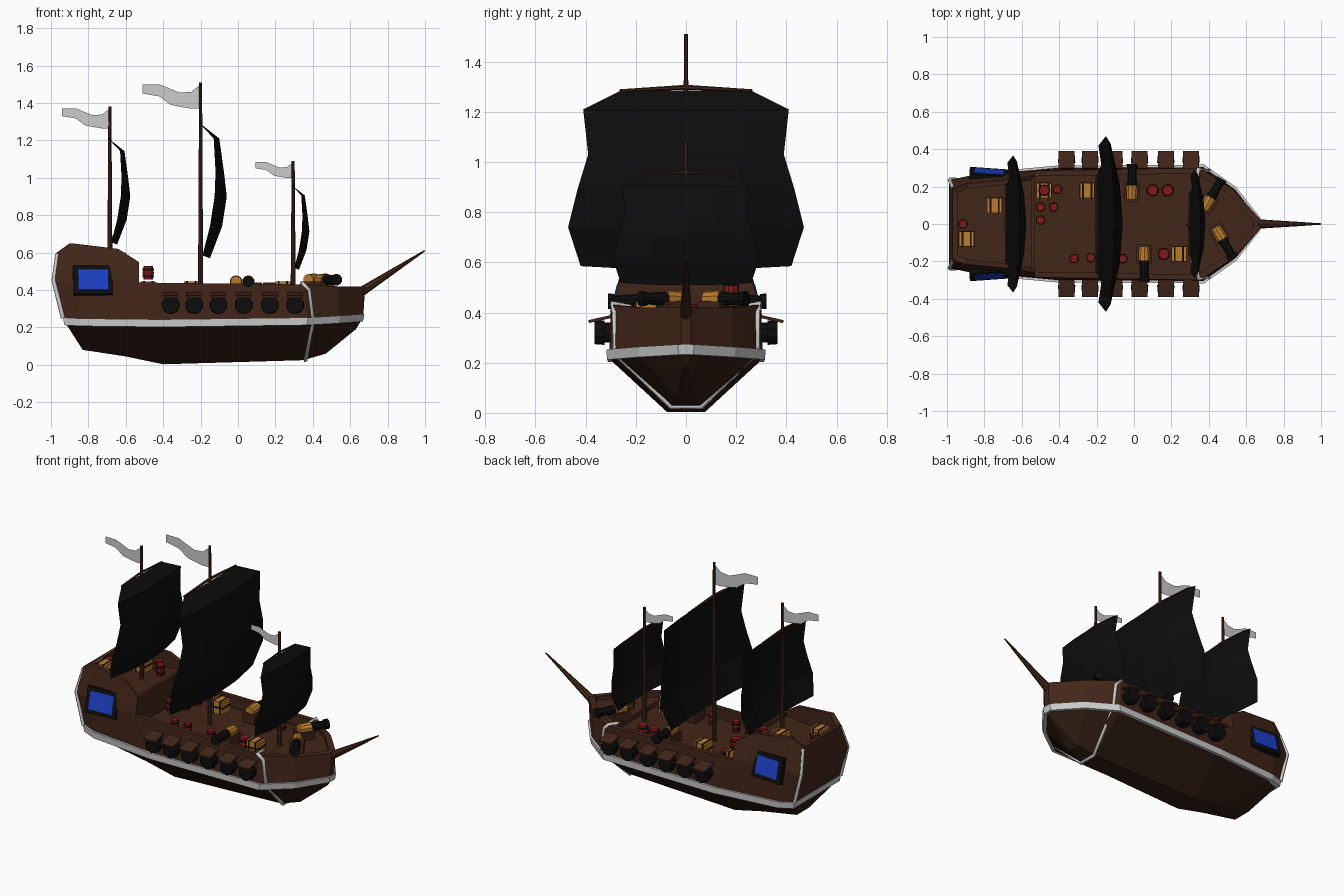
import bpy, bmesh, math
from mathutils import Vector, Matrix

if "Cube" in bpy.data.objects:
    bpy.data.objects.remove(bpy.data.objects["Cube"])

def material(name, r, g, b):
    m = bpy.data.materials.new(name)
    m.diffuse_color = (r, g, b, 1)
    m.use_nodes = True
    m.node_tree.nodes["Principled BSDF"].inputs["Base Color"].default_value = m.diffuse_color
    return m

WOOD = material("wood", .055, .019, .010)
DARK = material("dark_wood", .030, .012, .006)
BLACK = material("black", .004, .004, .004)
RED = material("red", .22, .010, .010)
GOLD = material("gold", .50, .20, .025)
BLUE = material("blue", .012, .05, .55)

def finish(name, bm, mat, solid=True):
    if solid:
        bmesh.ops.recalc_face_normals(bm, faces=bm.faces)
    me = bpy.data.meshes.new(name)
    bm.to_mesh(me)
    bm.free()
    ob = bpy.data.objects.new(name, me)
    bpy.context.collection.objects.link(ob)
    if mat:
        me.materials.append(mat)
    return ob

def loft(name, levels, mat):
    """Skin mirrored half outlines (stern to bow), capped at both ends."""
    bm = bmesh.new()
    sides = []
    for lv in levels:
        sides.append([[bm.verts.new((x, s * y, z)) for x, y, z in lv] for s in (-1, 1)])
    rings = [r + l[::-1] for r, l in sides]
    for a, b in zip(rings, rings[1:]):
        for i in range(len(a)):
            j = (i + 1) % len(a)
            bm.faces.new((a[i], a[j], b[j], b[i]))
    for r, l in (sides[0], sides[-1]):
        for i in range(len(r) - 1):
            bm.faces.new((r[i], r[i + 1], l[i + 1], l[i]))
    return finish(name, bm, mat)

def rod(name, p0, p1, r0, r1, mat, sides=10):
    p0, p1 = Vector(p0), Vector(p1)
    d = p1 - p0
    bm = bmesh.new()
    m = Matrix.Translation((p0 + p1) / 2) @ d.to_track_quat('Z', 'Y').to_matrix().to_4x4()
    bmesh.ops.create_cone(bm, cap_ends=True, segments=sides, radius1=r0, radius2=r1,
                          depth=d.length, matrix=m)
    return finish(name, bm, mat)

def box(name, c, size, mat, rx=0, rz=0):
    bm = bmesh.new()
    m = (Matrix.Translation(c) @ Matrix.Rotation(rz, 4, 'Z') @ Matrix.Rotation(rx, 4, 'X')
         @ Matrix.Diagonal((*size, 1)))
    bmesh.ops.create_cube(bm, size=1, matrix=m)
    return finish(name, bm, mat)

def trim(name, pts, r=.012):
    cu = bpy.data.curves.new(name, 'CURVE')
    cu.dimensions = '3D'
    cu.bevel_depth, cu.bevel_resolution = r, 0
    sp = cu.splines.new('POLY')
    sp.points.add(len(pts) - 1)
    for p, co in zip(sp.points, pts):
        p.co = (*co, 1)
    ob = bpy.data.objects.new(name, cu)
    bpy.context.collection.objects.link(ob)

def grid(name, rows, mat):
    bm = bmesh.new()
    vs = [[bm.verts.new(p) for p in row] for row in rows]
    for a, b in zip(vs, vs[1:]):
        for i in range(len(a) - 1):
            bm.faces.new((a[i], a[i + 1], b[i + 1], b[i]))
    return finish(name, bm, mat, False)

# Hull: lower body, pale wale band, upper body with recessed deck
keel = [(-.83, .06, .08), (-.6, .07, .045), (-.4, .075, .003), (.35, .06, .025), (.47, .04, .06), (.63, .01, .19)]
wale = [(-.92, .225, .22), (-.83, .26, .215), (-.4, .30, .21), (.36, .305, .22), (.53, .185, .23), (.66, .02, .24)]
rail = [(-.99, .235, .45), (-.88, .258, .44), (-.53, .285, .44), (.35, .30, .43), (.53, .185, .42), (.68, .02, .42)]
inner = [(-.95, .20, .45), (-.87, .225, .44), (-.53, .255, .44), (.34, .27, .43), (.50, .165, .42), (.64, .01, .42)]

def shift(pts, dx=0, dy=0, dz=0):
    return [(x + (dx if x > 0 else -dx), y + dy, z + dz) for x, y, z in pts]

loft("lower_hull", [keel, wale], DARK)
loft("wale_band", [shift(wale, .008, .010, -.008), shift(wale, .016, .012, .033)], None)
loft("upper_hull", [shift(wale, .01, 0, .02), rail, inner,
                    [(x, y, .365) for x, y, z in inner]], WOOD)
loft("foredeck", [[(x, y, z) for x, y in ((.35, .275), (.5, .17), (.645, .015))] for z in (.36, .395)], WOOD)

# Stern castle with recessed deck
loft("stern_castle", [
    [(-.97, .225, .37), (-.87, .25, .37), (-.64, .26, .37), (-.53, .26, .37)],
    [(-.99, .235, .45), (-.88, .258, .44), (-.64, .278, .44), (-.53, .285, .44)],
    [(-.97, .19, .60), (-.90, .215, .65), (-.64, .24, .62), (-.53, .26, .55)],
    [(-.945, .165, .60), (-.89, .19, .65), (-.64, .215, .62), (-.55, .235, .55)],
    [(-.945, .165, .53), (-.89, .19, .53), (-.64, .215, .53), (-.55, .235, .53)]], WOOD)

# Pale trim around the bow and on the stern corners
bow = [(.33, .22, .42), (.345, .295, .435), (.38, .285, .40), (.40, .285, .24), (.36, .06, .025)]
trim("bow_trim", bow + [(x, -y, z) for x, y, z in bow[::-1]])
for s in (-1, 1):
    trim("stern_trim", [(-.935, s * .235, .25), (-.985, s * .236, .45), (-.965, s * .19, .59)])

# Castle windows
for s in (-1, 1):
    box("window_frame", (-.775, s * .265, .452), (.21, .03, .16), BLACK, s * .24, -s * .07)
    box("window_pane", (-.775, s * .269, .453), (.16, .03, .112), BLUE, s * .24, -s * .07)

# Broadside guns with raised lids
for s in (-1, 1):
    for x in (-.36, -.235, -.105, .03, .17, .305):
        rod("side_gun", (x, s * .26, .32), (x, s * .35, .32), .040, .040, BLACK)
        rod("side_gun_muzzle", (x, s * .325, .32), (x, s * .365, .32), .049, .046, BLACK)
        box("gun_port_lid", (x, s * .343, .374), (.086, .092, .012), WOOD, -s * .22)

# Bowsprit
rod("bowsprit", (.65, 0, .385), (.998, 0, .61), .026, .004, WOOD, 8)

# Masts, yards, sails and flags: (z, half width, edge x, centre x) for the main sail
SAIL = [(1.285, .26, 0, .005), (1.21, .41, .07, .10), (1.03, .39, .08, .125),
        (.90, .43, .075, .14), (.74, .47, .05, .115), (.585, .42, .01, .05)]
# flag: (distance aft, top z, bottom z) below the mast head
FLAG = [(0, -.01, -.14), (.05, -.05, -.14), (.11, -.055, -.13), (.16, -.035, -.12),
        (.22, -.01, -.075), (.31, -.01, -.06)]
for label, x0, base, head, yard_z, k, fk in (("main", -.20, .36, 1.51, 1.29, 1, 1),
                                             ("mizzen", -.685, .50, 1.38, 1.205, .78, .83),
                                             ("fore", .295, .36, 1.09, .955, .62, .65)):
    rod(label + "_mast", (x0, 0, base), (x0, 0, head), .014, .008, WOOD, 8)
    for s in (-1, 1):
        rod(label + "_yard", (x0, 0, yard_z + .008 * k), (x0, s * .265 * k, yard_z - .005), .010 * k, .005 * k, WOOD, 6)
    rows = []
    for i, (z, w, xe, xc) in enumerate(SAIL):
        rows.append([(x0 + k * (xe + (xc - xe) * (1 - u * u)), u * w * k,
                      yard_z + k * (z - 1.29 - (.015 * (1 - u * u) if i == 5 else 0)))
                     for u in (-1, -.5, 0, .5, 1)])
    grid(label + "_sail", rows, BLACK)
    grid(label + "_flag", [[(x0 - d * fk, 0, head + z * fk) for d, z in row] for row in
                           ([(d, t) for d, t, b in FLAG], [(d, b) for d, t, b in FLAG])], None)

# Swivelling deck cannons
for x, y, ang, z in ((-.01, .18, 90, .445), (.055, -.17, -90, .445), (.40, .12, 60, .455), (.46, -.06, -60, .455)):
    o, a = Vector((x, y, z)), math.radians(ang)
    d = Vector((math.cos(a), math.sin(a), 0))
    rod("cannon_breech", o - d * .05, o + d * .025, .030, .034, GOLD)
    rod("cannon_barrel", o + d * .02, o + d * .12, .029, .022, BLACK)
    rod("cannon_muzzle", o + d * .115, o + d * .14, .029, .031, BLACK)
    box("cannon_carriage", o - d * .01 - Vector((0, 0, .04)), (.10, .085, .06), WOOD, 0, a)

# Barrels
def barrel(x, y, z, r=.026, h=.07):
    for a, b, r0, r1 in ((0, .5, .82, 1), (.5, 1, 1, .82)):
        rod("barrel", (x, y, z + a * h), (x, y, z + b * h), r * r0, r * r1, RED)
    for t in (.25, .75):
        rod("barrel_hoop", (x, y, z + (t - .06) * h), (x, y, z + (t + .06) * h), r * .98, r * .98, BLACK)

for x, y in ((-.41, .185), (-.50, .09), (-.43, .09), (-.50, .02), (-.32, -.185),
             (-.23, -.18), (-.06, -.185)):
    barrel(x, y, .365)
for x, y in ((.10, .18), (.18, .18), (.16, -.16)):
    barrel(x, y, .365, .034, .075)
for x, y in ((-.915, 0), (-.66, .14), (-.62, .10)):
    barrel(x, y, .53)
barrel(-.48, .18, .455, .032, .073)

# Crates with dark straps
def crate(x, y, z, s=.08):
    box("crate", (x, y, z + s / 2), (s, s, s), GOLD)
    for t in (-.28, .28):
        box("crate_strap", (x + t * s, y, z + s / 2), (s * .12, s * 1.06, s * 1.06), BLACK)
    box("crate_belt", (x, y, z + s / 2), (s * 1.05, s * 1.05, s * .12), BLACK)

for x, y, z in ((-.48, .18, .365), (-.25, .18, .365), (.24, -.16, .365), (-.745, .10, .53), (-.895, -.08, .53)):
    crate(x, y, z)
